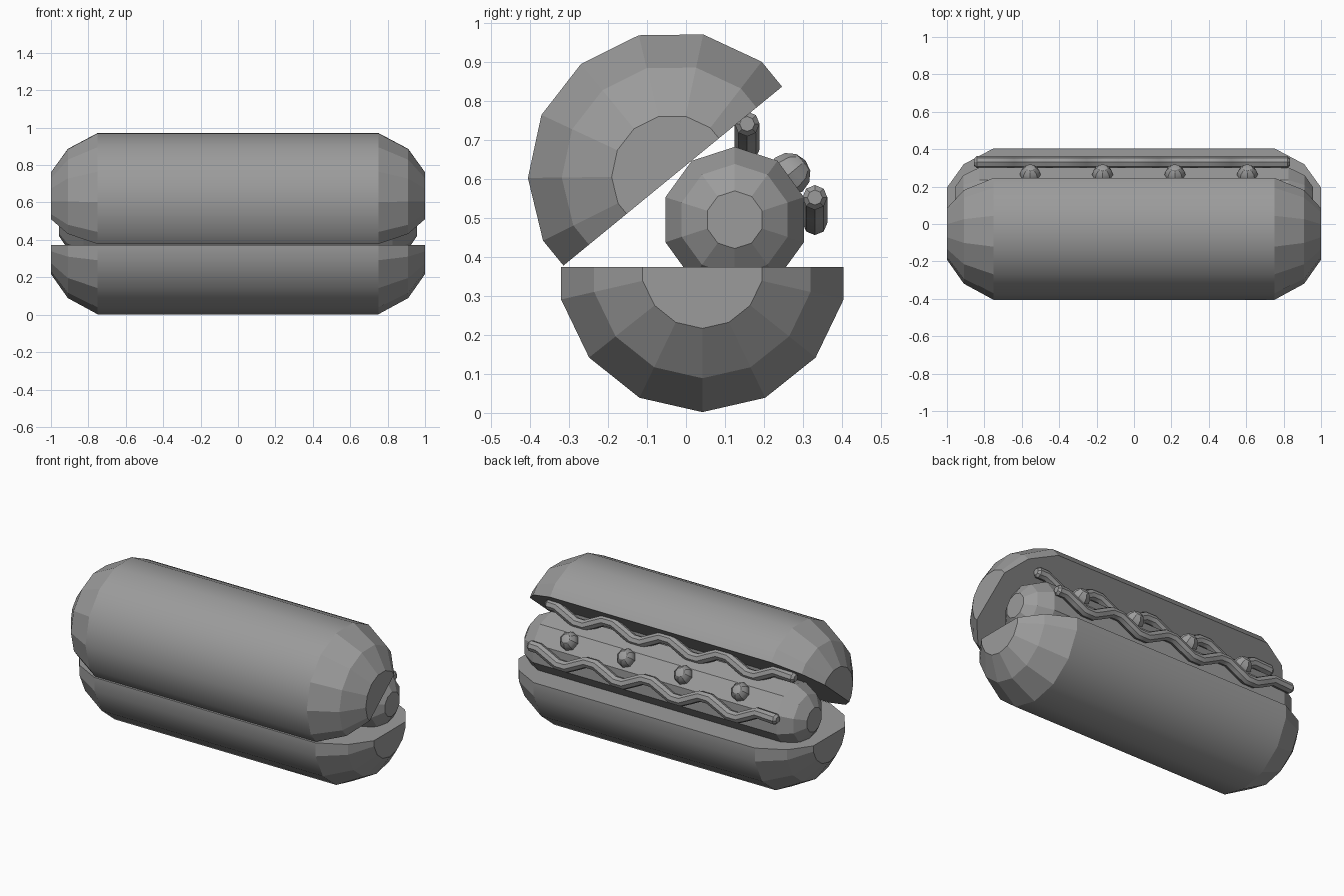
import bpy, bmesh
from math import sin, cos, pi, radians
from mathutils import Vector

if "Cube" in bpy.data.objects:
    bpy.data.objects.remove(bpy.data.objects["Cube"])

grey = bpy.data.materials.new("dark_grey")
grey.diffuse_color = (0.33, 0.33, 0.33, 1)
grey.use_nodes = True
grey.node_tree.nodes["Principled BSDF"].inputs["Base Color"].default_value = grey.diffuse_color


def finish(obj):
    bpy.ops.object.select_all(action='DESELECT')
    obj.select_set(True)
    bpy.context.view_layer.objects.active = obj
    bpy.ops.object.shade_smooth_by_angle(angle=radians(30))
    obj.data.materials.clear()
    obj.data.materials.append(grey)


def loft(name, profile, sections, center, tilt=0.0):
    """Skin a unit yz profile along x through mirrored (x, radius) sections."""
    sections = [(-x, r) for x, r in reversed(sections)] + sections
    c, s = cos(tilt), sin(tilt)
    bm = bmesh.new()
    rings = []
    for x, r in sections:
        rings.append([bm.verts.new((x, center[0] + r * (c * y - s * z),
                                    center[1] + r * (s * y + c * z)))
                      for y, z in profile])
    n = len(profile)
    for a, b in zip(rings, rings[1:]):
        for i in range(n):
            j = (i + 1) % n
            bm.faces.new((a[i], a[j], b[j], b[i]))
    bm.faces.new(rings[0])
    bm.faces.new(rings[-1])
    bmesh.ops.recalc_face_normals(bm, faces=bm.faces)
    mesh = bpy.data.meshes.new(name)
    bm.to_mesh(mesh)
    bm.free()
    obj = bpy.data.objects.new(name, mesh)
    bpy.context.collection.objects.link(obj)
    finish(obj)
    # Faceted rounded ends, smooth barrel
    for p in mesh.polygons:
        if abs(p.normal.x) > 0.2:
            p.use_smooth = False


# Bun halves: lower half of a 14-sided capsule
step = 2 * pi / 14
half = [(sin(k * step), -cos(k * step)) for k in range(-3, 4)]
half = [(-cos(step / 2), 0)] + half + [(cos(step / 2), 0)]
bun = [(0.75, 0.372), (0.91, 0.285), (1.0, 0.157)]
loft("bottom_bun", half, bun, (0.042, 0.374))
loft("top_bun", half, bun, (-0.034, 0.608), radians(180 + 39.3))

# Sausage: 10-sided capsule
deca = [(sin(k * pi / 5), cos(k * pi / 5)) for k in range(10)]
loft("sausage", deca, [(0.825, 0.187), (0.912, 0.143), (0.958, 0.074)],
     (0.125, 0.496))


# Wavy sauce lines with blunt tapered tips
def sauce(name, y, z):
    curve = bpy.data.curves.new(name, 'CURVE')
    curve.dimensions = '3D'
    curve.bevel_depth = 0.032
    curve.bevel_resolution = 2
    curve.use_fill_caps = True
    period, amp, n = 0.387, 0.033, 6
    pts = [(-0.855, amp * 0.8, 0.6), (-0.84, amp * 0.8, 1)]
    for i in range(4 * n + 1):
        x = -0.749 + period / n * (i + 0.5)
        pts.append((x, -amp * 1.12 * cos(2 * pi * (x - 0.605) / period), 1))
    pts = [p for p in pts if p[0] < 0.79]
    pts += [(0.82, amp, 1), (0.835, amp, 0.6)]
    sp = curve.splines.new('POLY')
    sp.points.add(len(pts) - 1)
    for p, (x, dz, r) in zip(sp.points, pts):
        p.co = (x, y, z + dz, 1)
        p.radius = r
    obj = bpy.data.objects.new(name, curve)
    bpy.context.collection.objects.link(obj)
    bpy.ops.object.select_all(action='DESELECT')
    obj.select_set(True)
    bpy.context.view_layer.objects.active = obj
    bpy.ops.object.convert(target='MESH')
    finish(bpy.context.view_layer.objects.active)


sauce("upper_sauce", 0.157, 0.709)
sauce("lower_sauce", 0.331, 0.52)

# Round toppings along the sausage, poles facing outward
out = Vector((0, 0.14, 0.116)).to_track_quat('Z', 'Y').to_euler()
for i in range(4):
    bpy.ops.mesh.primitive_uv_sphere_add(
        segments=8, ring_count=6, radius=0.056,
        location=(-0.555 + 0.387 * i, 0.264, 0.612), rotation=out)
    bpy.context.object.name = f"topping_{i + 1}"
    finish(bpy.context.object)
